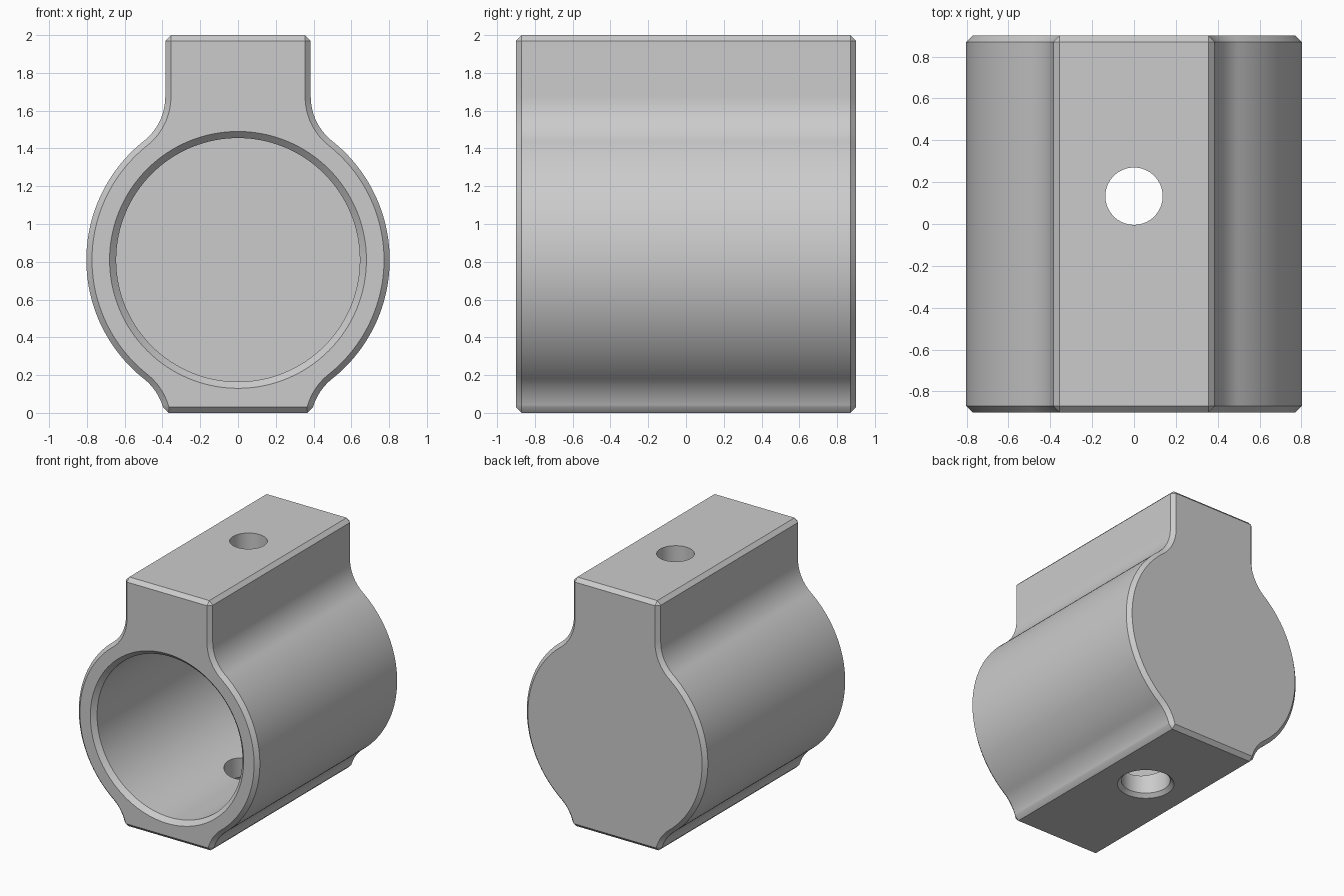
import bpy, bmesh
from math import sin, cos, pi, sqrt, atan2

cube = bpy.data.objects.get("Cube")
if cube:
    bpy.data.objects.remove(cube, do_unlink=True)

AXIS_Z, BODY_R, NECK_X, HALF_LEN, BEVEL = 0.81, 0.803, 0.385, 0.9, 0.03
FILLET_R = 0.3
PORT_Y = 0.133

grey = bpy.data.materials.new("machined grey")
grey.use_nodes = True
grey.diffuse_color = (0.6, 0.6, 0.6, 1)
grey.node_tree.nodes["Principled BSDF"].inputs["Base Color"].default_value = (0.6, 0.6, 0.6, 1)


def arc(cx, cz, r, a0, a1, n):
    return [(cx + r * cos(a0 + (a1 - a0) * i / n), cz + r * sin(a0 + (a1 - a0) * i / n))
            for i in range(n + 1)]


def outline(inset, end_face):
    """Round body with a block neck on top and a cut-off foot below."""
    fx = NECK_X + FILLET_R
    rise = sqrt((BODY_R + FILLET_R) ** 2 - fx ** 2)
    a = atan2(rise, fx)
    fr, br = FILLET_R + inset, BODY_R - inset
    top_z, low_z = AXIS_Z + rise, AXIS_Z - rise
    # foot: lower fillet is cut at the bevel height
    cut = atan2(BEVEL - low_z, -sqrt(fr ** 2 - (BEVEL - low_z) ** 2))
    foot = arc(fx, low_z, fr, cut, pi - a, 14)
    body = arc(0, AXIS_Z, br, -a, a, 56)
    neck = arc(fx, top_z, fr, pi + a, pi, 16)
    shoulder = NECK_X - inset
    if end_face:
        half = foot + body[1:] + neck[1:] + [(shoulder, 2 - BEVEL)] * 2
        half.insert(0, foot[0])
    else:
        half = ([(foot[0][0] - BEVEL, 0)] + foot + body[1:] + neck[1:]
                + [(shoulder, 2 - BEVEL), (shoulder - BEVEL, 2)])
    return half + [(-x, z) for x, z in reversed(half)]


def loft(name, rings):
    bm = bmesh.new()
    loops = [[bm.verts.new(p) for p in ring] for ring in rings]
    n = len(loops[0])
    for lo, hi in zip(loops, loops[1:]):
        for i in range(n):
            j = (i + 1) % n
            bm.faces.new((lo[i], lo[j], hi[j], hi[i]))
    bm.faces.new(loops[0])
    bm.faces.new(loops[-1])
    bmesh.ops.remove_doubles(bm, verts=bm.verts, dist=1e-5)
    bmesh.ops.recalc_face_normals(bm, faces=bm.faces)
    me = bpy.data.meshes.new(name)
    bm.to_mesh(me)
    bm.free()
    me.materials.append(grey)
    ob = bpy.data.objects.new(name, me)
    bpy.context.collection.objects.link(ob)
    return ob


def bore_ring(y, r, n=128):
    return [(r * cos(2 * pi * i / n), y, AXIS_Z + r * sin(2 * pi * i / n)) for i in range(n)]


def port_ring(z, r, n=64):
    return [(r * cos(2 * pi * i / n), PORT_Y + r * sin(2 * pi * i / n), z) for i in range(n)]


# Outer block with bevelled ends
stations = [(-HALF_LEN, BEVEL), (-HALF_LEN + BEVEL, 0), (HALF_LEN - BEVEL, 0), (HALF_LEN, BEVEL)]
block = loft("collar_block", [[(x, y, z) for x, z in outline(d, d > 0)] for y, d in stations])

# Blind bore with bevelled mouth, top port, wider countersunk bottom port
cutters = [
    loft("bore_cutter", [bore_ring(-0.95, 0.73), bore_ring(-0.865, 0.645), bore_ring(0.74, 0.645)]),
    loft("top_port_cutter", [port_ring(1.0, 0.137), port_ring(2.1, 0.137)]),
    loft("bottom_port_cutter", [port_ring(-0.05, 0.256), port_ring(0.028, 0.178), port_ring(0.6, 0.178)]),
]
bpy.ops.object.select_all(action="DESELECT")
bpy.context.view_layer.objects.active = block
block.select_set(True)
for cutter in cutters:
    cutter.hide_render = True
    mod = block.modifiers.new(cutter.name, "BOOLEAN")
    mod.operation, mod.solver, mod.object = "DIFFERENCE", "EXACT", cutter
    bpy.ops.object.modifier_apply(modifier=mod.name)
    bpy.data.objects.remove(cutter, do_unlink=True)

bpy.ops.object.shade_smooth_by_angle(angle=pi / 6)
